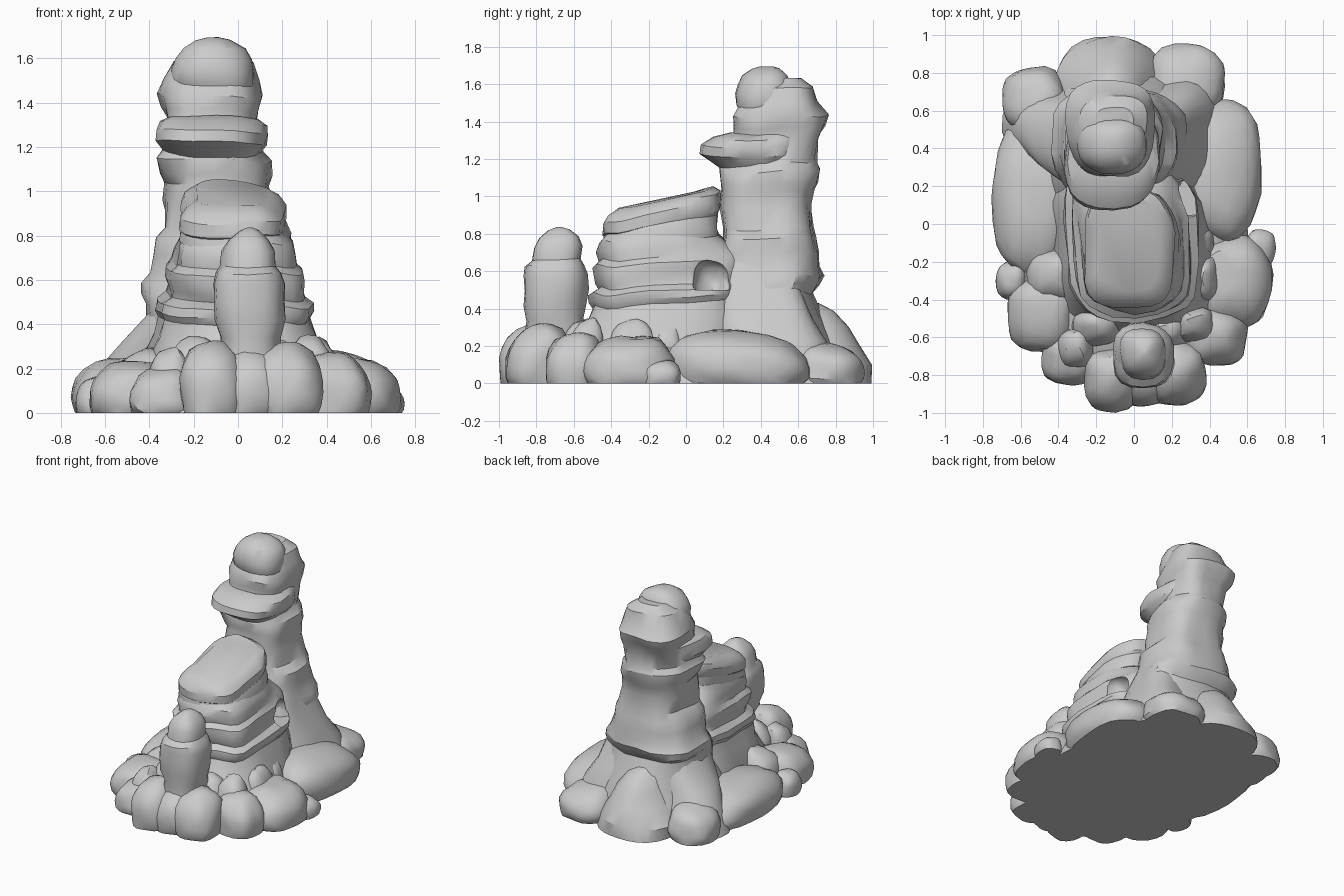
import bpy
import bmesh
import math
from mathutils import Vector, noise

default_cube = bpy.data.objects.get("Cube")
if default_cube:
    bpy.data.objects.remove(default_cube, do_unlink=True)

# One pale stone colour
stone = bpy.data.materials.new("pale_grey_stone")
stone.use_nodes = True
STONE_COLOUR = (0.6, 0.6, 0.6, 1)
stone.diffuse_color = STONE_COLOUR
stone.node_tree.nodes["Principled BSDF"].inputs["Base Color"].default_value = STONE_COLOUR


def finish(name, bm):
    bmesh.ops.recalc_face_normals(bm, faces=bm.faces[:])
    mesh = bpy.data.meshes.new(name)
    bm.to_mesh(mesh)
    bm.free()
    mesh.materials.append(stone)
    obj = bpy.data.objects.new(name, mesh)
    bpy.context.collection.objects.link(obj)
    return obj


def superellipse(angle, power):
    c, s = math.cos(angle), math.sin(angle)
    return (math.copysign(abs(c) ** (2 / power), c),
            math.copysign(abs(s) ** (2 / power), s))


def strata(name, layers, power=2.8, tilt=0, shear=0, rough=0.035, segments=26):
    """Loft of weathered rings; each layer is (z, x min, x max, y min, y max)."""
    bm = bmesh.new()
    rings = []
    middle = (layers[0][3] + layers[0][4]) / 2
    for z, x0, x1, y0, y1 in layers:
        ring = []
        for i in range(segments):
            u, v = superellipse(math.tau * (i + 0.5) / segments, power)
            x = (x0 + x1) / 2 + u * (x1 - x0) / 2
            y = (y0 + y1) / 2 + v * (y1 - y0) / 2
            wobble = noise.noise(Vector((x * 5, y * 5, z * 6)))
            lift = noise.noise(Vector((x * 4, y * 4, 7))) * rough * 0.7
            x += u * wobble * rough + shear * (y - middle)
            y += v * wobble * rough
            height = z + tilt * (y - middle) + lift if z else 0
            ring.append(bm.verts.new((x, y, height)))
        rings.append(ring)
    for low, high in zip(rings, rings[1:]):
        for i in range(segments):
            j = (i + 1) % segments
            bm.faces.new((low[i], low[j], high[j], high[i]))
    bm.faces.new(rings[0][::-1])
    bm.faces.new(rings[-1])
    return finish(name, bm)


def boulder(name, x, y, rx, ry, top, power=2.6):
    """Boxy stone, flat on the ground and lower on its outward side."""
    bm = bmesh.new()
    bmesh.ops.create_icosphere(bm, subdivisions=3, radius=1)
    outward = Vector((x, y, 0)).normalized()
    for vert in bm.verts:
        d = vert.co.normalized()
        size = sum(abs(c) ** power for c in d) ** (-1 / power)
        size *= 1 + 0.1 * noise.noise(d * 1.7 + Vector((x, y, top)) * 9)
        d *= size
        height = top * (0.32 + 0.68 * d.z) * (1 - 0.13 * d.dot(outward))
        vert.co = (x + d.x * rx, y + d.y * ry, max(0, height))
    return finish(name, bm)


# Ground mass under everything
strata("base", [
    (0, -.68, .6, -.87, .88), (.1, -.64, .57, -.83, .85),
    (.17, -.53, .47, -.73, .78), (.22, -.4, .36, -.6, .7)], power=2.3)

# Tall rear tower
strata("tower", [
    (0, -.5, .3, -.1, .85), (.2, -.46, .31, 0, .8),
    (.35, -.41, .28, .1, .72), (.48, -.41, .27, .12, .69),
    (.52, -.43, .27, .14, .72), (.57, -.43, .26, .15, .73),
    (.62, -.39, .24, .17, .7), (.7, -.38, .22, .19, .7),
    (.78, -.37, .21, .2, .68), (.83, -.33, .16, .2, .67),
    (.95, -.34, .15, .19, .68), (1.03, -.33, .13, .19, .69),
    (1.07, -.35, .14, .18, .7), (1.14, -.36, .14, .18, .71),
    (1.18, -.33, .11, .2, .7), (1.31, -.32, .1, .26, .72),
    (1.37, -.34, .11, .27, .75), (1.43, -.35, .11, .27, .76),
    (1.5, -.31, .08, .3, .71), (1.58, -.28, .06, .36, .68),
    (1.63, -.22, 0, .42, .62)])

# Overhanging shelf and domed cap on the tower
strata("tower_ledge", [
    (1.13, -.27, .06, .2, .6), (1.18, -.32, .1, .14, .62),
    (1.22, -.36, .14, .08, .62), (1.27, -.36, .15, .08, .62),
    (1.31, -.35, .14, .14, .62), (1.34, -.3, .1, .25, .6)], rough=.03)
strata("tower_cap", [
    (1.43, -.25, .03, .31, .54), (1.49, -.29, .07, .28, .57),
    (1.55, -.29, .07, .27, .57), (1.6, -.28, .06, .28, .57),
    (1.65, -.25, .03, .3, .55), (1.69, -.19, -.03, .35, .51),
    (1.705, -.14, -.08, .39, .47)], power=2.4, rough=.025)

# Layered ridge running forward from the tower
ridge = strata("ridge", [
    (0, -.45, .5, -.7, .34), (.2, -.42, .42, -.62, .34),
    (.34, -.36, .36, -.53, .34), (.42, -.33, .33, -.5, .34),
    (.45, -.35, .35, -.52, .34), (.49, -.35, .35, -.52, .34),
    (.52, -.31, .31, -.47, .34), (.55, -.31, .3, -.49, .34),
    (.6, -.33, .3, -.5, .34), (.64, -.32, .29, -.5, .34),
    (.67, -.29, .26, -.46, .33), (.72, -.29, .25, -.47, .24),
    (.77, -.28, .24, -.46, .18), (.82, -.25, .21, -.42, .16)],
    power=3.1, tilt=.06, shear=-.08)

# Rounded hollow worn into the side of the ridge
hollow = boulder("hollow_cutter", .31, .14, .14, .11, .16, power=2)
hollow.location.z = .5
hollow.hide_render = True
cut = ridge.modifiers.new("hollow", "BOOLEAN")
cut.operation = "DIFFERENCE"
cut.object = hollow
bpy.context.view_layer.objects.active = ridge
bpy.ops.object.modifier_apply(modifier=cut.name)
bpy.data.objects.remove(hollow, do_unlink=True)

# Wedge and sloping slab lying on the ridge
strata("ridge_wedge", [
    (.75, -.26, .22, -.45, .17), (.8, -.27, .23, -.45, .17),
    (.88, -.25, .21, -.43, .17)], power=3.2, tilt=.15, rough=.03)
strata("ridge_slab", [
    (.83, -.24, .19, -.42, .16), (.86, -.26, .22, -.45, .18),
    (.92, -.26, .23, -.45, .18), (.955, -.24, .2, -.42, .18),
    (.985, -.19, .14, -.35, .15)], power=3.4, tilt=.22, rough=.03)

# Flared buttresses on both sides of the tower
strata("right_buttress", [
    (0, -.68, -.1, .28, .78), (.22, -.6, -.1, .28, .7),
    (.3, -.53, -.1, .23, .68), (.42, -.43, -.1, .19, .64),
    (.55, -.35, -.1, .2, .58)], power=2.3)
strata("left_buttress", [
    (0, 0, .5, .15, .8), (.22, 0, .42, .15, .75),
    (.34, 0, .35, .15, .7), (.5, 0, .28, .16, .62),
    (.66, 0, .22, .22, .56)], power=2.5)

# Sloping hump against the back of the tower
strata("rear_hump", [
    (0, -.42, .18, .4, 1), (.1, -.41, .17, .4, .99),
    (.2, -.36, .12, .4, .93), (.3, -.3, .06, .4, .86),
    (.38, -.25, 0, .4, .78), (.42, -.2, -.05, .4, .71)], power=2.1)

# Small free-standing pinnacle at the front
strata("pinnacle", [
    (.2, -.09, .19, -.86, -.53), (.34, -.08, .19, -.85, -.55),
    (.42, -.11, .21, -.87, -.53), (.5, -.11, .21, -.87, -.52),
    (.58, -.11, .22, -.87, -.52), (.63, -.1, .2, -.86, -.54),
    (.66, -.08, .17, -.82, -.56), (.73, -.07, .16, -.81, -.56),
    (.78, -.04, .14, -.79, -.58), (.82, 0, .11, -.75, -.62),
    (.835, .03, .08, -.71, -.66)],
    power=2.5, rough=.02, segments=18)

# Boulders around the foot: x, y, half width, half depth, top height
boulders = {
    "right_flank": (-.54, .14, .21, .39, .25),
    "left_flank": (.45, .28, .22, .37, .28),
    "rear_left": (.28, .76, .2, .19, .21),
    "rear_right": (-.53, .66, .17, .17, .23),
    "left_large": (.53, -.31, .2, .24, .25),
    "left_edge": (.67, -.13, .08, .1, .12),
    "left_upper": (.36, -.1, .07, .08, .32),
    "left_middle": (.36, -.29, .1, .13, .34),
    "left_corner": (.43, -.6, .17, .15, .27),
    "left_upper_corner": (.33, -.54, .11, .1, .34),
    "front_left": (.22, -.79, .16, .17, .31),
    "front_middle": (.05, -.78, .16, .18, .3),
    "front_right": (-.12, -.83, .14, .17, .32),
    "front_right_foot": (-.34, -.71, .15, .14, .2),
    "right_upper_corner": (-.31, -.66, .1, .11, .29),
    "right_corner": (-.49, -.48, .18, .2, .23),
    "right_middle": (-.43, -.27, .14, .15, .28),
    "right_edge": (-.65, -.3, .08, .1, .16),
    "ridge_foot_right": (-.2, -.55, .13, .1, .34),
    "ridge_foot_left": (.18, -.58, .11, .1, .33),
}
for place, size in boulders.items():
    boulder(place + "_boulder", *size)

# Soft shading with crisp ledges
bpy.ops.object.select_all(action="DESELECT")
for obj in bpy.context.collection.objects:
    if obj.type == "MESH" and stone.name in obj.data.materials:
        obj.select_set(True)
        bpy.context.view_layer.objects.active = obj
bpy.ops.object.shade_smooth_by_angle(angle=math.radians(32))
